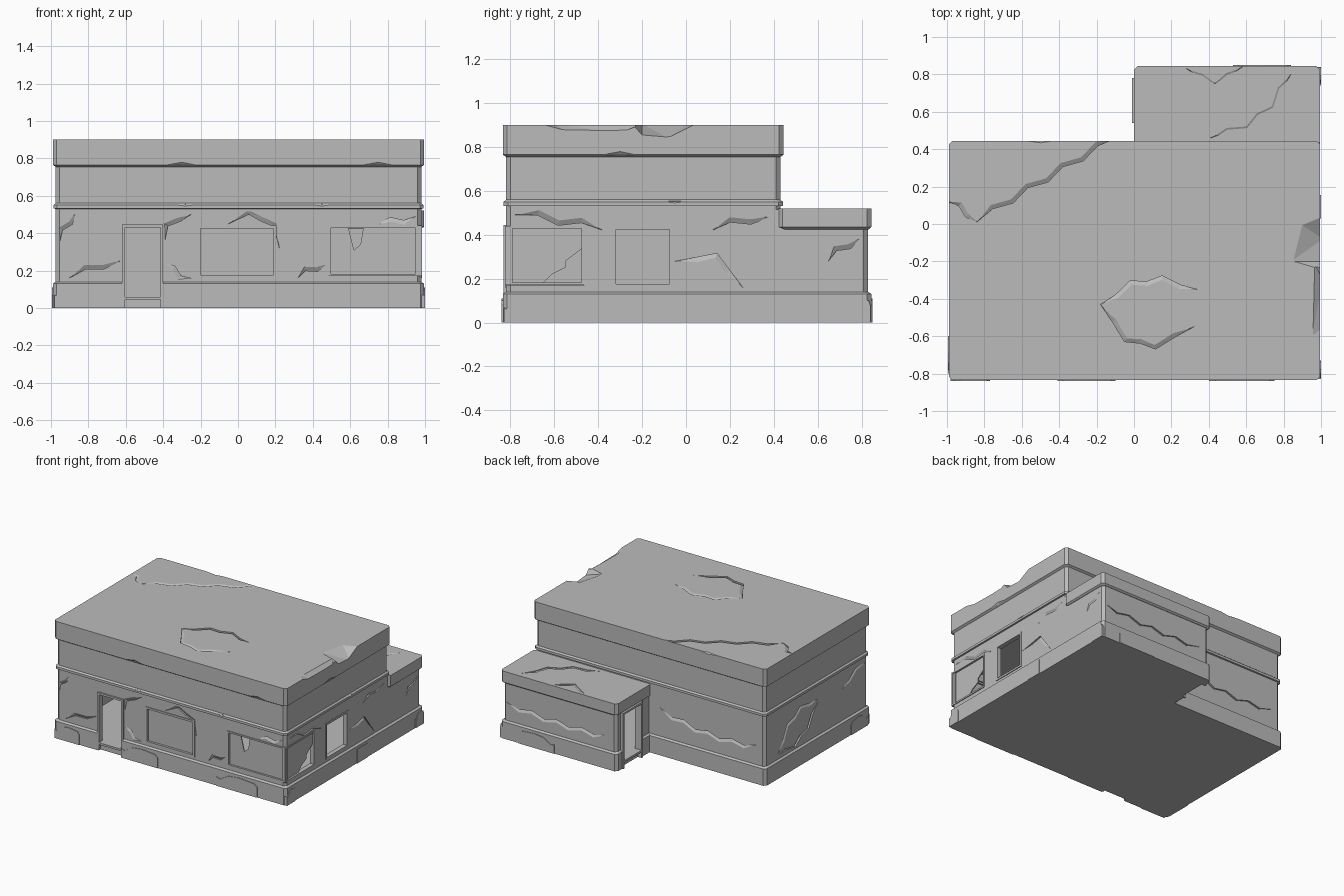
import bpy, bmesh
from mathutils import Vector

if "Cube" in bpy.data.objects:
    bpy.data.objects.remove(bpy.data.objects["Cube"], do_unlink=True)

grey = bpy.data.materials.new("plaster_grey")
grey.use_nodes = True
grey.diffuse_color = (.5, .5, .5, 1)
grey.node_tree.nodes["Principled BSDF"].inputs["Base Color"].default_value = grey.diffuse_color

# Footprint edges, wall set-back and roof heights
WEST, EAST, SOUTH, MIDDLE, NORTH = -.99, .995, -.835, .445, .845
SETBACK, ROOF, ANNEX_ROOF = .015, .9, .52

# Wall planes: each maps (along, up, outward depth) to model space
FACES = {
    "front": lambda u, v, d: Vector((u, SOUTH + SETBACK - d, v)),
    "right": lambda u, v, d: Vector((EAST - SETBACK + d, u, v)),
    "left": lambda u, v, d: Vector((WEST + SETBACK - d, u, v)),
    "back": lambda u, v, d: Vector((u, MIDDLE - SETBACK + d, v)),
    "annex_back": lambda u, v, d: Vector((u, NORTH - SETBACK + d, v)),
    "annex_side": lambda u, v, d: Vector((SETBACK - d, u, v)),
    "roof": lambda u, v, d: Vector((u, v, ROOF + d)),
    "annex_roof": lambda u, v, d: Vector((u, v, ANNEX_ROOF + d)),
}


def finish(name, bm):
    bmesh.ops.recalc_face_normals(bm, faces=bm.faces)
    mesh = bpy.data.meshes.new(name)
    bm.to_mesh(mesh)
    bm.free()
    mesh.materials.append(grey)
    ob = bpy.data.objects.new(name, mesh)
    bpy.context.collection.objects.link(ob)
    return ob


def loft(name, rings, triangles=False):
    bm = bmesh.new()
    rows = [[bm.verts.new(p) for p in ring] for ring in rings]
    for low, high in zip(rows, rows[1:]):
        for i in range(len(low)):
            j = (i + 1) % len(low)
            bm.faces.new((low[i], low[j], high[j], high[i]))
    bm.faces.new(rows[0][::-1])
    bm.faces.new(rows[-1])
    if triangles:
        bmesh.ops.triangulate(bm, faces=bm.faces)
    return finish(name, bm)


def prism(name, face, pts, inner, outer):
    return loft(name, [[FACES[face](u, v, d) for u, v in pts] for d in (inner, outer)])


def box(name, face, u0, u1, v0, v1, inner, outer):
    return prism(name, face, [(u0, v0), (u1, v0), (u1, v1), (u0, v1)], inner, outer)


def hull(pts):
    bm = bmesh.new()
    for p in pts:
        bm.verts.new(p)
    bmesh.ops.convex_hull(bm, input=bm.verts)
    return finish("chip_cutter", bm)


def cut(target, cutter):
    cutter.hide_render = True
    mod = target.modifiers.new("cut", "BOOLEAN")
    mod.operation, mod.solver, mod.object = "DIFFERENCE", "EXACT", cutter
    bpy.context.view_layer.objects.active = target
    bpy.ops.object.modifier_apply(modifier=mod.name)
    bpy.data.objects.remove(cutter, do_unlink=True)


def outline(corners, inset, z, chamfer=.02):
    # Inset footprint with its outer corners chamfered
    ring = []
    for i, corner in enumerate(corners):
        p, before, after = Vector(corner), Vector(corners[i - 1]), Vector(corners[(i + 1) % len(corners)])
        come, go = (p - before).normalized(), (after - p).normalized()
        q = p + Vector((-come.y - go.y, come.x + go.x)) * inset
        ring += [q - come * chamfer, q + go * chamfer] if come.cross(go) > 0 else [q]
    return [(p.x, p.y, z) for p in ring]


def stack(name, corners, profile):
    return loft(name, [outline(corners, inset, z) for z, inset in profile])


def crack(target, face, start, end, bulge, width=.03, depth=.012):
    # Jagged, bowed groove with a steep lip and a sloped flank
    at, rings = FACES[face], []
    start, end = Vector(start), Vector(end)
    run = end - start
    side = Vector((-run.y, run.x)).normalized()
    count = max(3, round((run.length + abs(bulge)) / .11))
    path = []
    for i in range(count + 1):
        t = i / count
        jag = (.018 if i % 2 else -.012) if 0 < i < count else 0
        path.append(start + run * t + side * (bulge * 4 * t * (1 - t) + jag))
    for i, p in enumerate(path):
        along = (path[min(i + 1, count)] - path[max(i - 1, 0)]).normalized()
        taper = 1 if 0 < i < count else .15
        flank = p + Vector((-along.y, along.x)) * width * taper
        rings.append([at(*p, .004), at(*flank, .004), at(*p, -depth * taper)])
    cut(target, loft("crack_cutter", rings, True))


def opening(name, target, face, u0, u1, v0, v1, floor, w=.015, inner=-.03, outer=.005):
    # Hole through the wall with a rectangular frame set in it
    cut(target, box("opening_cutter", face, u0, u1, floor, v1, -.06, .05))
    cut(target, box("reveal_cutter", face, u0, u1, v0 - .001, v1, -.008, .05))
    for part, u in (("left", u0), ("right", u1 - w)):
        box(f"{name}_{part}", face, u, u + w, v0, v1, inner, outer)
    for part, v in (("sill", floor - w if floor > v0 else v0), ("top", v1 - w)):
        box(f"{name}_{part}", face, u0 + w, u1 - w, v, v + w, inner, outer)


# Main building masses
walls = stack("lower_walls", [(WEST, SOUTH), (EAST, SOUTH), (EAST, NORTH), (0, NORTH), (0, MIDDLE), (WEST, MIDDLE)],
              [(0, 0), (.13, 0), (.14, SETBACK), (.515, SETBACK)])
upper = stack("upper_walls_and_parapet", [(WEST, SOUTH), (EAST, SOUTH), (EAST, MIDDLE), (WEST, MIDDLE)],
              [(.515, SETBACK), (.53, SETBACK), (.532, .003), (.55, .003), (.56, SETBACK),
               (.755, SETBACK), (.765, 0), (ROOF, 0)])
cap = stack("annex_parapet", [(0, .42), (EAST, .42), (EAST, NORTH), (0, NORTH)],
            [(.425, .012), (.435, 0), (ANNEX_ROOF, 0)])

# Hollow rooms
FLOOR = .06
cut(walls, box("room_cutter", "front", -.935, .94, FLOOR, .5, -.04, -1.21))
cut(walls, box("annex_room_cutter", "front", .05, .94, FLOOR, .45, -1.19, -1.61))

# Doors and windows
opening("front_door", walls, "front", -.62, -.4, 0, .445, FLOOR, outer=.012)
opening("annex_door", walls, "annex_side", .54, .78, 0, .43, FLOOR, outer=.025)
opening("front_window", walls, "front", -.215, .205, .16, .44, .16)
opening("side_window", walls, "right", -.335, -.06, .16, .44, .16)
box("front_window_glass", "front", -.2, .19, .175, .425, -.02, -.013)

# Corner window: frames meeting at the corner, broken panes
opening("corner_window_front", walls, "front", .485, EAST - SETBACK, .17, .44, .17, w=.012)
opening("corner_window_side", walls, "right", SOUTH + SETBACK, -.465, .17, .44, .17, w=.012)
prism("corner_pane_front", "front",
      [(.49, .18), (.97, .18), (.97, .43), (.67, .43), (.655, .34), (.62, .31), (.59, .43), (.49, .43)],
      -.018, -.01)
prism("corner_pane_side", "right",
      [(-.81, .18), (-.65, .18), (-.61, .22), (-.55, .25), (-.55, .28), (-.47, .34), (-.47, .43), (-.81, .43)],
      -.018, -.01)

# Cracked plaster: start, end and bow of each crack, wall by wall
WALL_CRACKS = {
    "front": [((-.9, .16), (-.63, .25), 0), ((-.25, .16), (-.39, .24), 0), ((-.39, .36), (-.25, .5), .03),
              ((-.05, .45), (.22, .32), .1), ((.32, .16), (.47, .23), 0), ((.95, .49), (.75, .45), -.01),
              ((-.95, .36), (-.87, .5), 0)],
    "right": [((-.78, .49), (-.38, .42), 0), ((.26, .16), (-.05, .28), -.09), ((.12, .42), (.38, .48), 0),
              ((.65, .28), (.79, .38), 0)],
    "back": [((-.08, .36), (-.9, .29), .05)],
    "annex_back": [((.95, .28), (.1, .25), .02)],
    "left": [((.27, .18), (-.22, .42), -.12), ((-.22, .4), (.26, .17), -.1), ((-.5, .38), (-.79, .48), -.03)],
}
ROOF_CRACKS = [((-.84, .01), (-.09, .46), 0), ((-1, .12), (-.84, .01), 0),
               ((.34, -.35), (-.18, -.43), -.1), ((-.18, -.43), (.32, -.55), -.17)]
for face, cracks in WALL_CRACKS.items():
    for start, end, bulge in cracks:
        crack(walls, face, start, end, bulge)
for start, end, bulge in ROOF_CRACKS:
    crack(upper, "roof", start, end, bulge)
crack(cap, "annex_roof", (.28, .83), (.58, .84), -.09)
crack(cap, "annex_roof", (.41, .46), (.84, .8), -.09)

# Broken roof edge: a deep bite and a long shallow one
RIM, OUT = ROOF + .005, EAST + .015
cut(upper, hull([(.84, -.2, RIM), (.89, 0, RIM), (OUT, .05, RIM), (OUT, -.25, RIM),
                 (OUT, -.08, .84), (OUT, -.2, .85)]))
cut(upper, hull([(.95, -.6, RIM), (OUT, -.68, RIM), (.96, -.2, RIM), (OUT, -.2, RIM),
                 (OUT, -.3, .865), (OUT, -.55, .87)]))

# Small chips along the ledges
for target, face, height, places in ((upper, "front", .765, (-.3, .75)), (upper, "front", .552, (-.28, .45)),
                                     (walls, "front", .14, (-.6, .12)), (upper, "right", .765, (-.3,)),
                                     (upper, "right", .552, (-.05,)), (walls, "right", .14, (-.45,)),
                                     (upper, "back", ROOF, (-.5,))):
    at = FACES[face]
    for u in places:
        cut(target, hull([at(u - .1, height, .018), at(u + .09, height, .018), at(u, height + .018, .018),
                          at(u, height - .012, .018), at(u, height, .004)]))

# Jagged patch slabs on the plinth
PATCH = [(0, 0), (1, 0), (1, .08), (.93, .1), (.55, .11), (.3, .1), (.1, .06), (0, .07)]
for face, start, width in (("front", -.98, .21), ("front", -.41, .31), ("front", .4, .35), ("right", -.83, .1),
                           ("right", .74, .1), ("annex_back", .53, .31), ("left", -.8, .2)):
    prism("plinth_patch", face, [(start + width * u, v) for u, v in PATCH], 0, .02)

# Vent hatch on the plinth
box("vent_hatch", "right", .03, .155, 0, .11, 0, .02)
